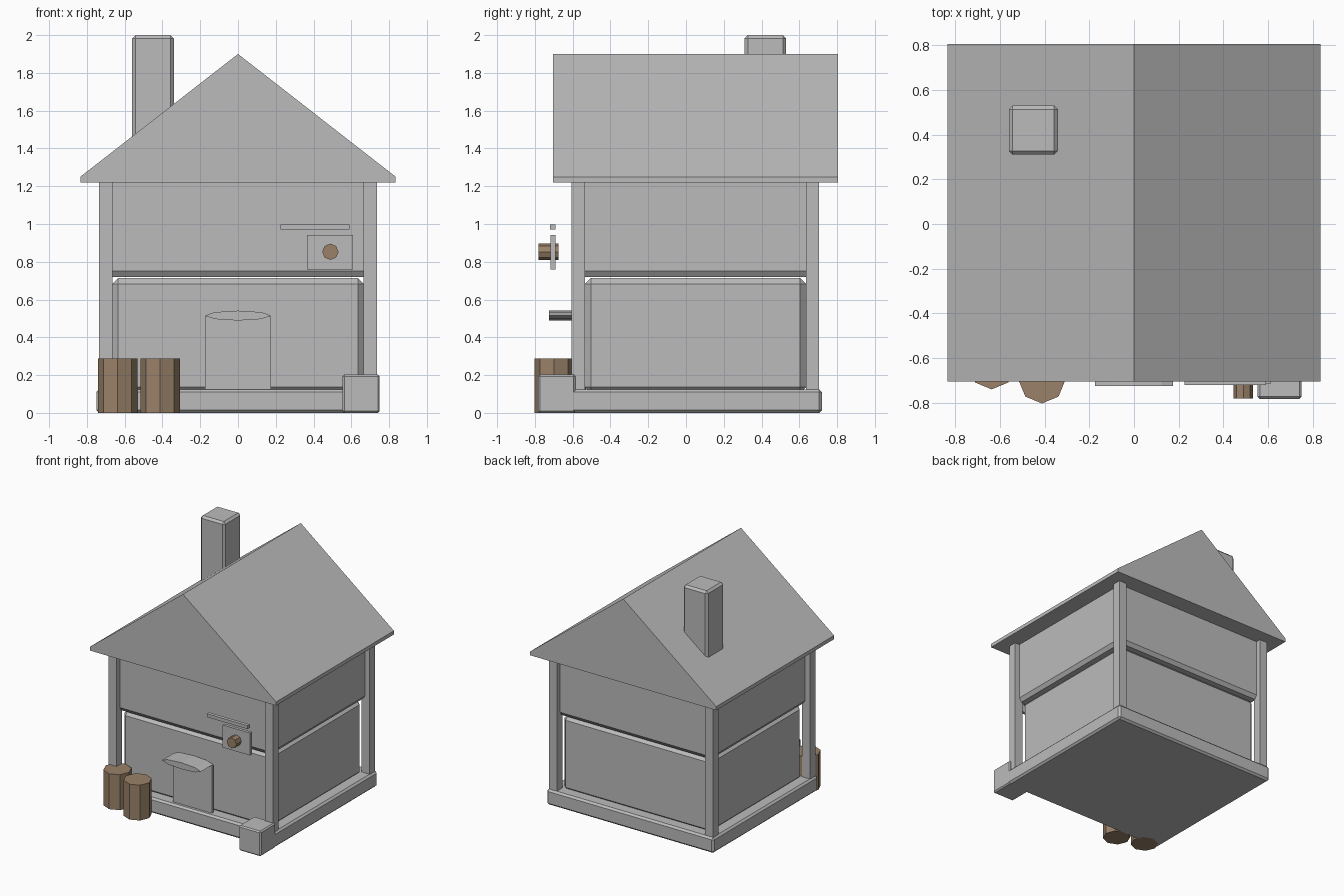
import bpy, bmesh, math

if "Cube" in bpy.data.objects:
    bpy.data.objects.remove(bpy.data.objects["Cube"])


def material(name, rgb):
    m = bpy.data.materials.new(name)
    m.diffuse_color = (*rgb, 1)
    m.use_nodes = True
    m.node_tree.nodes["Principled BSDF"].inputs["Base Color"].default_value = m.diffuse_color
    return m


GREY = material("stone grey", (0.50, 0.50, 0.50))
BROWN = material("log brown", (0.32, 0.22, 0.14))


def finish(name, bm, mat):
    bmesh.ops.recalc_face_normals(bm, faces=bm.faces)
    me = bpy.data.meshes.new(name)
    bm.to_mesh(me)
    bm.free()
    me.materials.append(mat)
    ob = bpy.data.objects.new(name, me)
    bpy.context.collection.objects.link(ob)
    return ob


def box(name, x, y, z, bevel=0, mat=GREY):
    """Box from (min, max) ranges, with optional one-segment bevel."""
    bm = bmesh.new()
    bmesh.ops.create_cube(bm, size=1)
    for v in bm.verts:
        v.co = [r[0] if c < 0 else r[1] for c, r in zip(v.co, (x, y, z))]
    if bevel:
        bmesh.ops.bevel(bm, geom=bm.edges[:], offset=bevel, segments=1,
                        affect='EDGES')
    return finish(name, bm, mat)


def prism_y(name, profile, y0, y1, mat=GREY):
    """Extrude an (x, z) outline along y."""
    bm = bmesh.new()
    face = bm.faces.new([bm.verts.new((x, y0, z)) for x, z in profile])
    out = bmesh.ops.extrude_face_region(bm, geom=[face])
    for g in out["geom"]:
        if isinstance(g, bmesh.types.BMVert):
            g.co.y = y1
    return finish(name, bm, mat)


def ring(cx, cz, rx, rz, n=8):
    return [(cx + rx * math.cos(2 * math.pi * i / n),
             cz + rz * math.sin(2 * math.pi * i / n)) for i in range(n)]


# Foundation and lower walls
box("foundation", (-0.75, 0.75), (-0.62, 0.72), (0, 0.125), 0.015)
box("lower_wall", (-0.667, 0.667), (-0.537, 0.637), (0.105, 0.715), 0.033)

# Upper walls, tapering in at the bottom edge
upper = box("upper_wall", (-0.695, 0.695), (-0.565, 0.665), (0.75, 1.23))
bm = bmesh.new()
bm.from_mesh(upper.data)
bottom = min(bm.faces, key=lambda f: f.calc_center_median().z)
bmesh.ops.inset_region(bm, faces=[bottom], thickness=0.03, depth=0.03)
bm.to_mesh(upper.data)
bm.free()

# Corner posts
for side, x in (("left", (-0.737, -0.665)), ("right", (0.665, 0.737))):
    for end, y in (("front", (-0.605, -0.535)), ("back", (0.635, 0.705))):
        box(f"{end}_{side}_post", x, y, (0.11, 1.23))

# Roof and chimney
prism_y("roof", [(-0.835, 1.22), (0.835, 1.22), (0.835, 1.25), (0, 1.9),
                 (-0.835, 1.25)], -0.705, 0.805)
box("chimney", (-0.56, -0.34), (0.31, 0.53), (1.3, 2.0), 0.017)

# Door and its rounded canopy
box("door", (-0.175, 0.175), (-0.585, -0.565), (0.12, 0.51))
prism_y("door_canopy", ring(0, 0.515, 0.175, 0.026), -0.725, -0.57)

# Sign board, bar and peg
box("sign_board", (0.365, 0.61), (-0.717, -0.692), (0.76, 0.942))
box("sign_bar", (0.225, 0.59), (-0.72, -0.692), (0.97, 0.997))
prism_y("sign_peg", ring(0.489, 0.853, 0.043, 0.043), -0.78, -0.675, BROWN)

# Crate by the corner
box("crate", (0.553, 0.75), (-0.783, -0.585), (0, 0.203), 0.01)

# Upright logs
for i, (cx, cy) in enumerate(((-0.637, -0.635), (-0.412, -0.698))):
    bm = bmesh.new()
    bmesh.ops.create_cone(bm, cap_ends=True, segments=8, radius1=0.105,
                          radius2=0.105, depth=0.287)
    bmesh.ops.translate(bm, vec=(cx, cy, 0.1435), verts=bm.verts)
    finish(f"log_{i + 1}", bm, BROWN)
